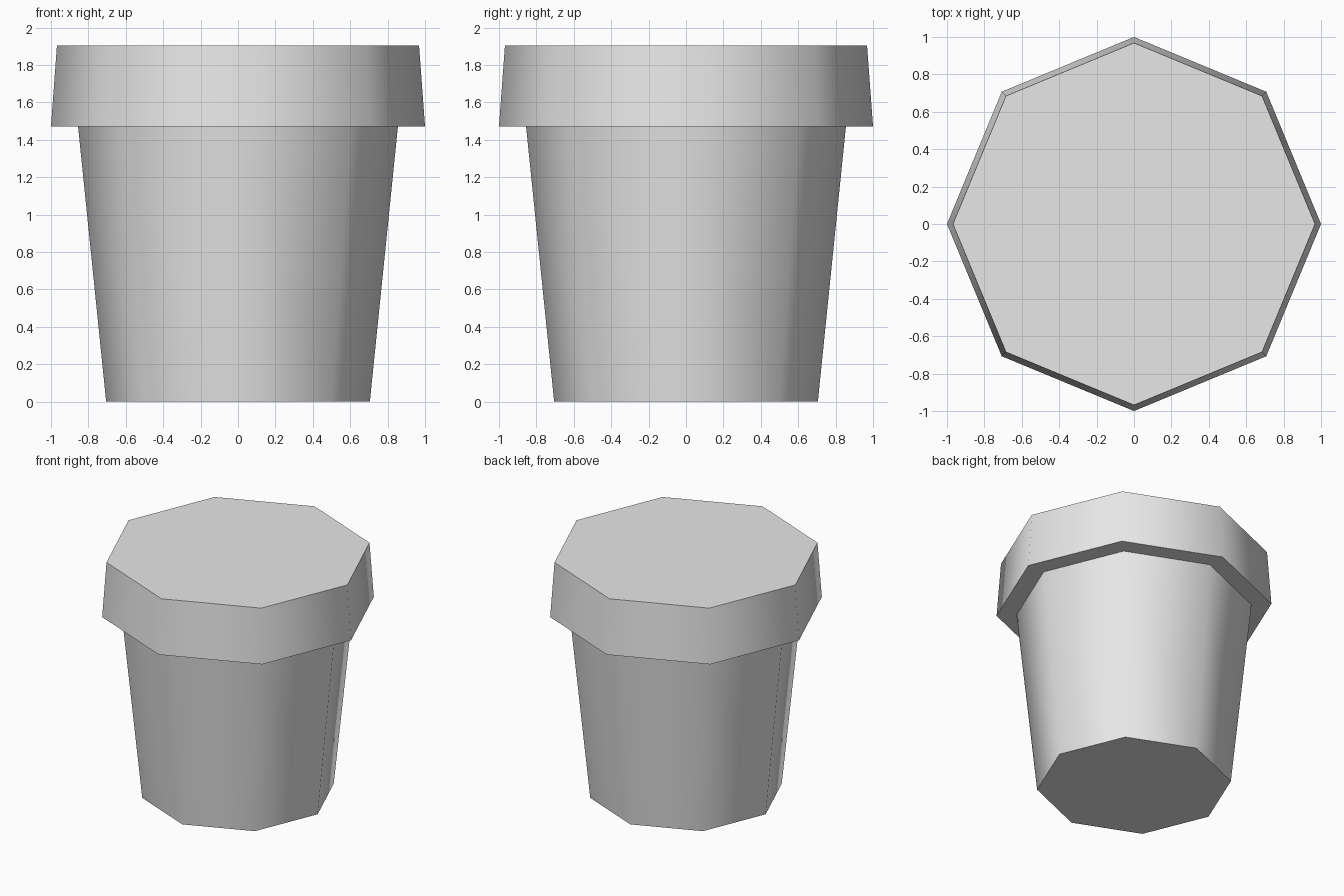
import bpy
import math

cube = bpy.data.objects.get("Cube")
if cube:
    bpy.data.objects.remove(cube, do_unlink=True)

SIDES = 8
RIM_Z = 1.47
TOP_Z = 1.905

# One plain grey for the whole pot
grey = bpy.data.materials.new("light_grey")
grey.use_nodes = True
colour = (0.8, 0.8, 0.8, 1)
grey.diffuse_color = colour
grey.node_tree.nodes["Principled BSDF"].inputs["Base Color"].default_value = colour


def tapered_drum(name, bottom_radius, top_radius, z0, z1):
    """Closed eight-sided drum with corners on the x and y axes."""
    bpy.ops.mesh.primitive_cone_add(
        vertices=SIDES, radius1=bottom_radius, radius2=top_radius,
        depth=z1 - z0, location=(0, 0, (z0 + z1) / 2))
    drum = bpy.context.object
    drum.name = name
    drum.data.materials.append(grey)
    # Smooth around the wall, sharp at the flat ends
    bpy.ops.object.shade_smooth_by_angle(angle=math.radians(60))
    return drum


# Body widens towards the rim; the overhanging rim narrows upwards
tapered_drum("pot_body", 0.705, 0.855, 0, RIM_Z)
tapered_drum("pot_rim", 1.0, 0.968, RIM_Z, TOP_Z)
